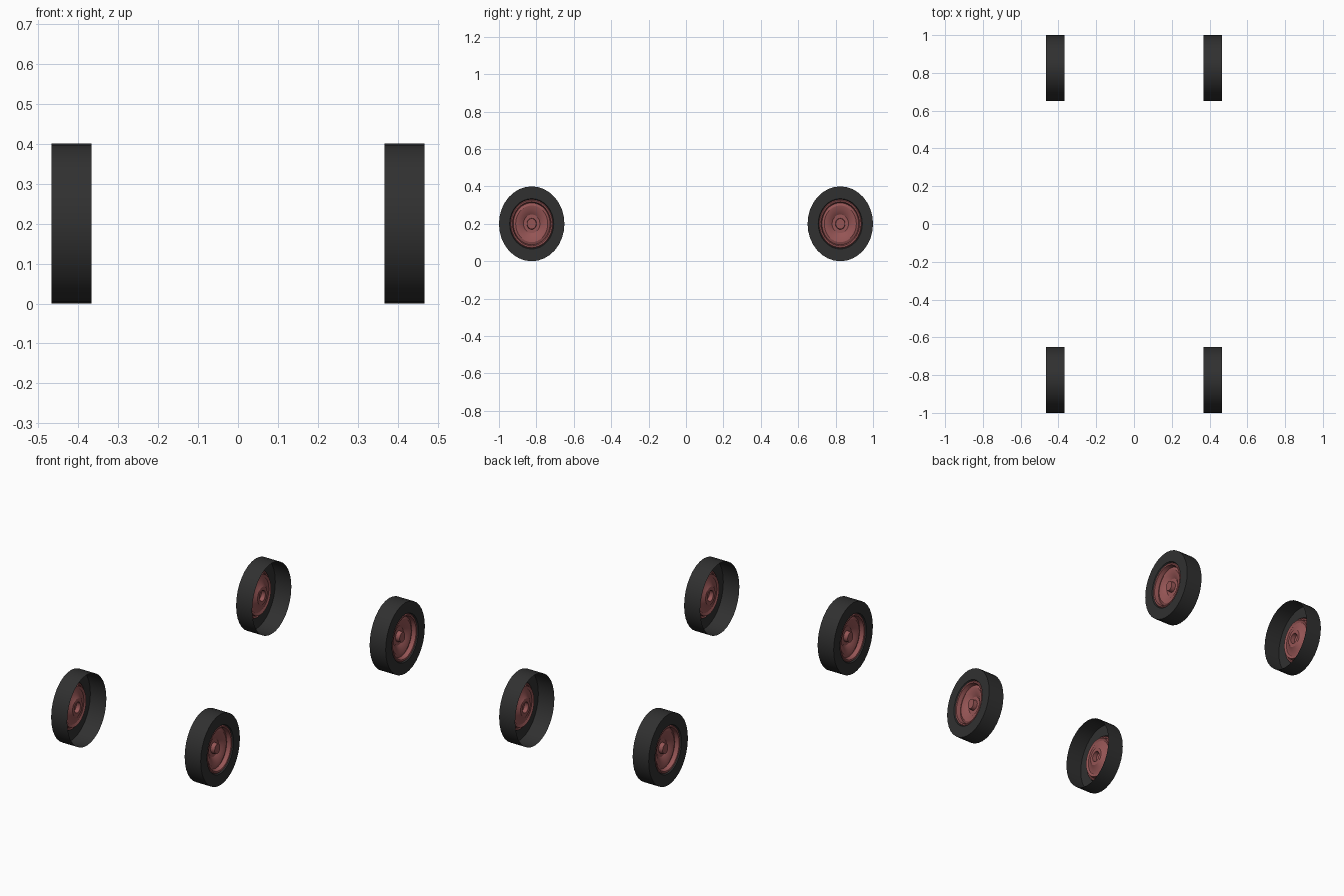
import bpy, bmesh, math

if "Cube" in bpy.data.objects:
    bpy.data.objects.remove(bpy.data.objects["Cube"])

SIDES = 32
OUTER_X = 0.467      # outer face of the wheels
AXLE_Y, AXLE_Z = 0.825, 0.2
Y_SQUASH = 0.875     # wheels are slightly narrower than tall


def material(name, colour):
    mat = bpy.data.materials.new(name)
    mat.diffuse_color = colour
    mat.use_nodes = True
    mat.node_tree.nodes["Principled BSDF"].inputs["Base Color"].default_value = mat.diffuse_color
    return mat


rubber = material("rubber", (0.03, 0.03, 0.03, 1))
red = material("red_metal", (0.30, 0.09, 0.09, 1))


def lathe(name, profile, side, end, mat):
    """Revolve (depth from outer face, radius) points around the axle."""
    bm = bmesh.new()
    rings = []
    for depth, r in profile:
        x = side * (OUTER_X - depth)
        ring = []
        for i in range(SIDES):
            a = 2 * math.pi * i / SIDES
            ring.append(bm.verts.new((x, end * AXLE_Y + r * Y_SQUASH * math.sin(a),
                                      AXLE_Z + r * math.cos(a))))
        rings.append(ring)
    for a, b in zip(rings, rings[1:]):
        for i in range(SIDES):
            j = (i + 1) % SIDES
            quad = (a[i], a[j], b[j], b[i])
            bm.faces.new(quad if side < 0 else quad[::-1])
    # close the centre of the hub
    if profile[-1][1] < 0.05:
        bm.faces.new(rings[-1] if side < 0 else rings[-1][::-1])
    mesh = bpy.data.meshes.new(name)
    bm.to_mesh(mesh)
    bm.free()
    mesh.materials.append(mat)
    obj = bpy.data.objects.new(name, mesh)
    bpy.context.collection.objects.link(obj)
    bpy.context.view_layer.objects.active = obj
    bpy.ops.object.select_all(action='DESELECT')
    obj.select_set(True)
    bpy.ops.object.shade_smooth_by_angle(angle=math.radians(30))


# open-backed tyre: tread, outer sidewall, bead
TYRE = [(0.1, 0.2), (0.0, 0.2), (0.0, 0.135), (0.008, 0.13)]
# rim: lip, stepped dish, raised hub cap
RIM = [(0.008, 0.131), (0.003, 0.126), (0.005, 0.118), (0.028, 0.112),
       (0.022, 0.098), (0.026, 0.074), (0.042, 0.050), (0.042, 0.030),
       (0.018, 0.028)]

for side, s in ((-1, "left"), (1, "right")):
    for end, e in ((-1, "front"), (1, "rear")):
        lathe(f"{e}_{s}_tyre", TYRE, side, end, rubber)
        lathe(f"{e}_{s}_rim", RIM, side, end, red)
